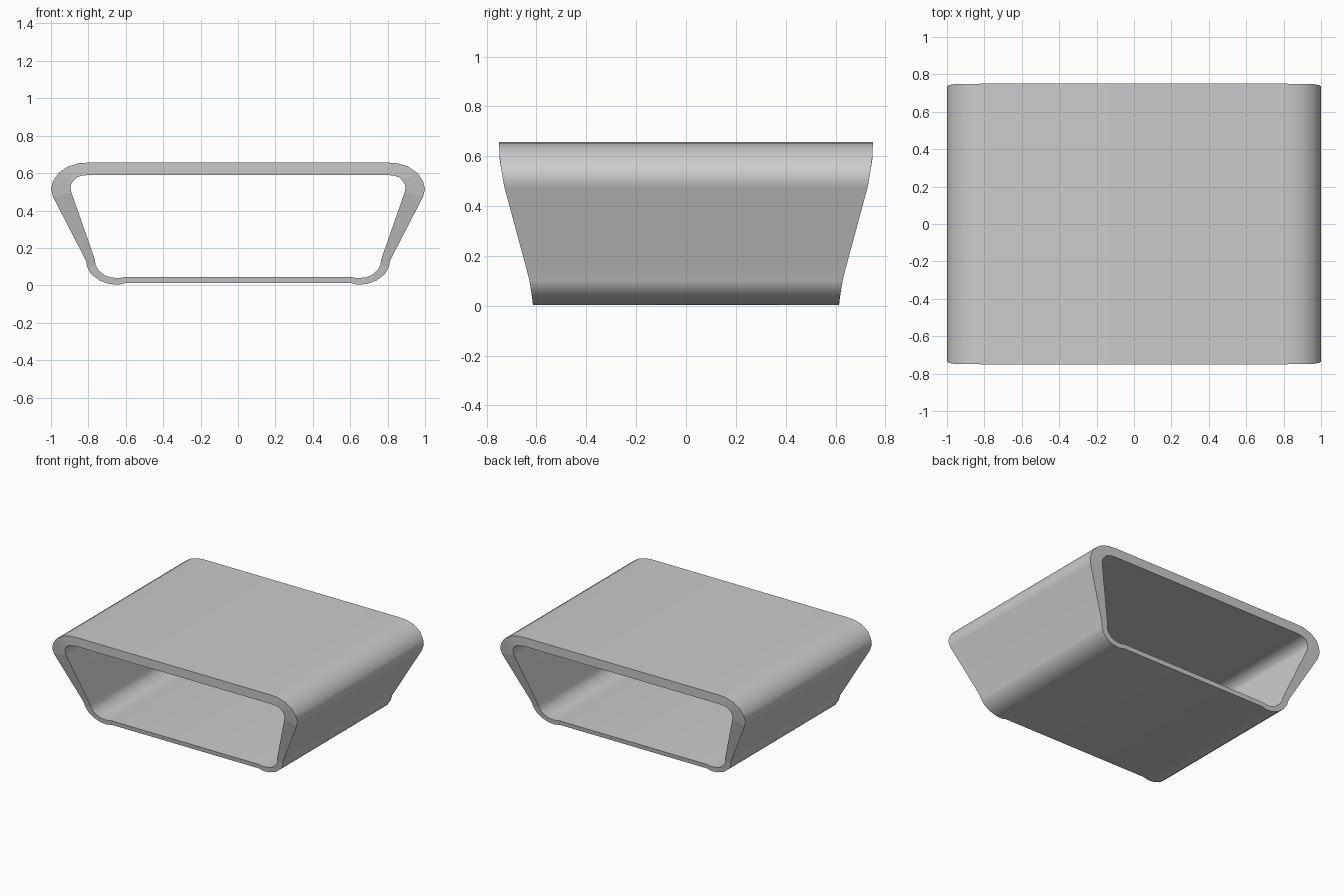
import bpy, bmesh

if "Cube" in bpy.data.objects:
    bpy.data.objects.remove(bpy.data.objects["Cube"])

# Right half of the outer and inner cross-sections (x, z), matched point by point
OUTER = [(0.79, 0.657), (0.85, 0.653), (0.91, 0.635), (0.96, 0.60), (0.99, 0.555),
         (1.0, 0.515), (0.99, 0.475), (0.812, 0.13), (0.808, 0.10), (0.785, 0.06),
         (0.74, 0.025), (0.69, 0.008), (0.64, 0.003), (0.60, 0.013)]
INNER = [(0.78, 0.59), (0.83, 0.588), (0.86, 0.578), (0.88, 0.56), (0.892, 0.54),
         (0.895, 0.52), (0.89, 0.495), (0.766, 0.14), (0.762, 0.11), (0.745, 0.08),
         (0.715, 0.055), (0.685, 0.043), (0.64, 0.038), (0.60, 0.045)]

# Half depth at each height, so the open ends taper in toward the base
DEPTH = [(0.0, 0.614), (0.02, 0.615), (0.11, 0.63), (0.48, 0.73), (0.59, 0.748), (0.66, 0.75)]


def half_depth(z):
    for (z0, d0), (z1, d1) in zip(DEPTH, DEPTH[1:]):
        if z <= z1:
            return d0 + (d1 - d0) * (z - z0) / (z1 - z0)
    return DEPTH[-1][1]


def add_ring(bm, half, side):
    loop = half + [(-x, z) for x, z in reversed(half)]
    return [bm.verts.new((x, side * half_depth(z), z)) for x, z in loop]


def bridge(bm, a, b):
    n = len(a)
    return [bm.faces.new((a[i], a[(i + 1) % n], b[(i + 1) % n], b[i])) for i in range(n)]


# Open-ended sleeve: outer wall, inner wall and two end rims
bm = bmesh.new()
of, ob = add_ring(bm, OUTER, -1), add_ring(bm, OUTER, 1)
inf, inb = add_ring(bm, INNER, -1), add_ring(bm, INNER, 1)
walls = bridge(bm, of, ob) + bridge(bm, inb, inf)
rims = bridge(bm, ob, inb) + bridge(bm, inf, of)
bmesh.ops.recalc_face_normals(bm, faces=bm.faces[:])
for f in walls:
    f.smooth = True
for f in rims:
    for e in f.edges:
        if any(not g.smooth for g in e.link_faces) and any(g.smooth for g in e.link_faces):
            e.smooth = False

mesh = bpy.data.meshes.new("tapered_sleeve")
bm.to_mesh(mesh)
bm.free()
sleeve = bpy.data.objects.new("tapered_sleeve", mesh)
bpy.context.collection.objects.link(sleeve)
